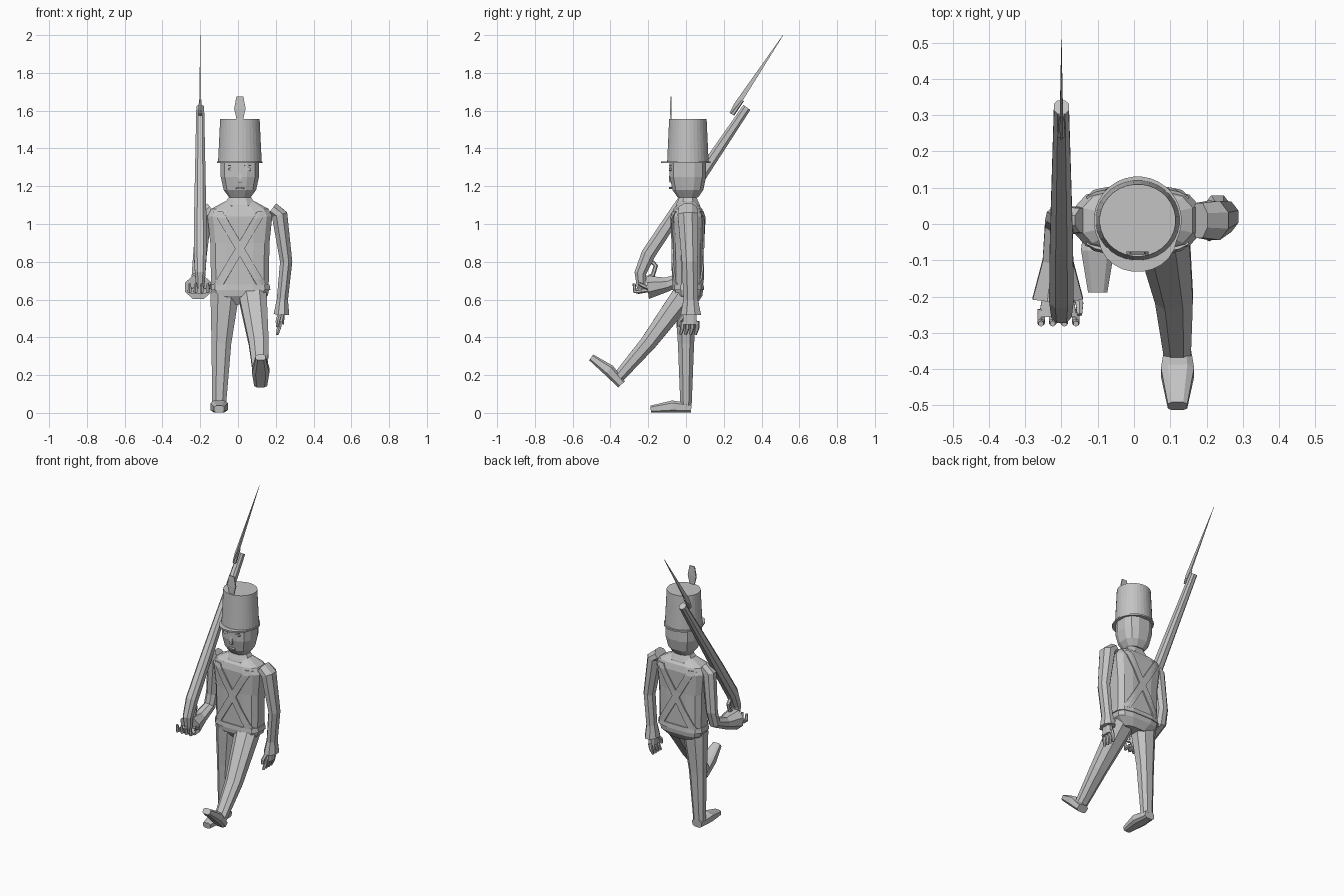
import bpy, bmesh, math
from mathutils import Vector

if "Cube" in bpy.data.objects:
    bpy.data.objects.remove(bpy.data.objects["Cube"])

shade = .55
colour = (shade, shade, shade, 1)
grey = bpy.data.materials.new("plain_grey")
grey.use_nodes = True
grey.diffuse_color = colour
grey.node_tree.nodes["Principled BSDF"].inputs["Base Color"].default_value = colour

middle = Vector((.01, .01, 0))
sides_of_body = {"right": -1, "left": 1}


def finish(name, bm):
    """Turn a bmesh into a grey object."""
    bmesh.ops.recalc_face_normals(bm, faces=bm.faces)
    mesh = bpy.data.meshes.new(name)
    bm.to_mesh(mesh)
    bm.free()
    mesh.materials.append(grey)
    part = bpy.data.objects.new(name, mesh)
    bpy.context.collection.objects.link(part)
    return part


def rounded(value, power):
    """Push a circle coordinate outward to make a boxier section."""
    return math.copysign(abs(value) ** power, value)


def tube(name, path, widths, depth=1, sides=8, power=1):
    """Skin rings along a path; widths are half widths, depth is their ratio."""
    bm = bmesh.new()
    points = [Vector(point) for point in path]
    before = [points[0]] + points[:-1]
    after = points[1:] + [points[-1]]
    rings = []
    for point, start, end, width in zip(points, before, after, widths):
        along = (end - start).normalized()
        across = (Vector.Fill(3) + Vector((1, 0, 0)) - along * along.x).normalized()
        outward = along.cross(across)
        ring = []
        for step in range(sides):
            angle = math.tau * (step + .5) / sides
            sideways = across * rounded(math.cos(angle), power) * width
            deep = outward * rounded(math.sin(angle), power) * width * depth
            ring.append(bm.verts.new(point + sideways + deep))
        rings.append(ring)
    for low, high in zip(rings, rings[1:]):
        for step in range(sides):
            following = (step + 1) % sides
            bm.faces.new((low[step], low[following], high[following], high[step]))
    bm.faces.new(rings[0])
    bm.faces.new(rings[-1])
    return finish(name, bm)


def column(*heights, y=0):
    """Upright path through the middle of the body."""
    return [middle + Vector((0, y, z)) for z in heights]


def upright_plane(x, *pairs):
    """Path of y, z pairs in a plane facing sideways."""
    return [Vector((x, y, z)) for y, z in pairs]


# Torso, jacket skirt, belt and collar
torso = tube("torso", column(.64, .9, 1.04, 1.08, 1.12), [.155, .16, .175, .155, .08],
             depth=.5, sides=12, power=.6)
tube("jacket_skirt", column(.575, .62, .66), [.09, .15, .16], depth=.52, sides=12, power=.6)
tube("waist_belt", column(.65, .68), [.165, .16], depth=.53, sides=12, power=.6)
tube("collar", column(1.06, 1.1, 1.14), [.1, .09, .065], depth=.75, power=.8)
tube("neck", column(1.1, 1.17), [.05, .05])


def strap(name, lean, facing):
    """Slanting band pressed onto the front or back of the torso."""
    bm = bmesh.new()
    bmesh.ops.create_grid(bm, x_segments=2, y_segments=12, size=.5)
    for vert in bm.verts:
        across, down = vert.co.x, vert.co.y
        vert.co = middle + Vector((lean * down * .23 + across * .05, facing * .3, .87 + down * .39))
    band = finish(name, bm)
    wrap = band.modifiers.new("wrap", "SHRINKWRAP")
    wrap.target = torso
    wrap.wrap_method = "PROJECT"
    wrap.use_project_y = True
    wrap.use_positive_direction = facing < 0
    wrap.use_negative_direction = facing > 0
    wrap.offset = .004
    solid = band.modifiers.new("thickness", "SOLIDIFY")
    solid.thickness = .009
    solid.offset = 0


for side, lean in sides_of_body.items():
    strap("front_strap_from_" + side, lean, -1)
    strap("back_strap_from_" + side, lean, 1)

# Head and face
tube("head", column(1.14, 1.18, 1.25, 1.33), [.058, .088, .104, .104],
     depth=.95, sides=12, power=.75)
tube("nose", column(1.22, 1.24, 1.29, y=-.09), [.012, .015, .005], sides=4)


def face_plate(name, x, z, width, ratio, sides):
    """Small raised feature on the front of the head."""
    path = upright_plane(x, (-.06, z), (-.09, z))
    tube(name, path, [width, width * .85], depth=ratio, sides=sides)


face_plate("mouth", middle.x, 1.19, .03, .2, 6)
for side, sign in sides_of_body.items():
    x = middle.x + sign * .042
    face_plate(side + "_eye", x, 1.29, .021, .5, 8)
    face_plate(side + "_brow", x, 1.31, .027, .2, 4)

# Tall hat with brim, visor and plume
tube("hat", column(1.33, 1.555), [.116, .105], depth=.95, sides=32)
tube("hat_brim", column(1.322, 1.332), [.121, .121], sides=32)
tube("visor", column(1.322, 1.332, y=-.045), [.108, .108], depth=.9, sides=24)
tube("plume", column(1.54, 1.61, 1.675, y=-.09), [.02, .043, .026], depth=.15, sides=4)


# Legs and feet
def leg(side, hip, knee, ankle, heel, pitch):
    tube(side + "_leg", [hip, hip.lerp(knee, .25), knee, knee.lerp(ankle, .3), ankle],
         [.08, .075, .056, .051, .039], depth=.82, power=.85)
    # The sole stays flat because each ring is lifted by its own half height
    widths, flatness = [.036, .048, .028], .7
    path = [(0, y, width * flatness) for y, width in zip((0, -.1, -.215), widths)]
    foot = tube(side + "_foot", path, widths, depth=flatness, power=.6)
    foot.location = heel
    foot.rotation_euler.x = math.radians(pitch)


leg("right", Vector((-.07, 0, .63)), Vector((-.088, 0, .37)), Vector((-.1, 0, .04)),
    heel=(-.1, .028, 0), pitch=0)
leg("left", Vector((.075, 0, .64)), Vector((.11, -.2, .37)), Vector((.12, -.365, .18)),
    heel=(.12, -.358, .133), pitch=-43)

# Arms: one hanging, one bent forward, both with flared cuffs
tube("left_arm",
     [(.18, .01, 1.08), (.22, .01, 1.05), (.255, .02, .8), (.235, .025, .6), (.23, .025, .52)],
     [.04, .045, .035, .032, .045], depth=1.3)
tube("right_arm",
     [(-.14, .01, 1.08), (-.18, .01, 1.05), (-.205, .02, .8), (-.21, 0, .72), (-.21, -.1, .68),
      (-.21, -.205, .665)],
     [.04, .045, .038, .038, .045, .075], depth=.9)


# Hands: one hanging open, one curled under the rifle butt
def finger(name, *path):
    tube(name, path, [.012] * (len(path) - 1) + [.008], sides=6)


tube("left_palm", [(.23, .02, .54), (.225, .02, .47)], [.018, .02], depth=2, power=.7)
tube("right_palm", [(-.21, -.17, .655), (-.21, -.255, .645)], [.04, .055], depth=.3, power=.7)
for number in range(4):
    y = .02 + (number - 1.5) * .026
    finger("left_finger", (.225, y, .485), (.217, y, .45), (.207, y - .01, .415))
    x = -.208 + (number - 1.5) * .032
    finger("right_finger", *upright_plane(x, (-.235, .645), (-.27, .642), (-.275, .685)))
finger("left_thumb", (.22, -.01, .52), (.21, -.035, .485), (.207, -.04, .455))
finger("right_thumb", (-.165, -.18, .655), (-.15, -.22, .67), (-.15, -.25, .685))

# Rifle on the shoulder, with guard and bayonet
rifle_x = -.2
tube("rifle", upright_plane(rifle_x, (-.237, .66), (-.242, .74), (-.2, .84), (-.05, 1.065), (.322, 1.617)),
     [.022, .03, .036, .034, .022], depth=1.1, power=.8)
finger("trigger_guard", *upright_plane(rifle_x, (-.18, .8), (-.16, .78), (-.175, .73), (-.215, .71)))
finger("bayonet_mount", *upright_plane(rifle_x, (.245, 1.58), (.3, 1.655)))
tube("bayonet", upright_plane(rifle_x, (.236, 1.585), (.268, 1.63), (.514, 2)),
     [.003, .007, .0005], depth=3, sides=4)
